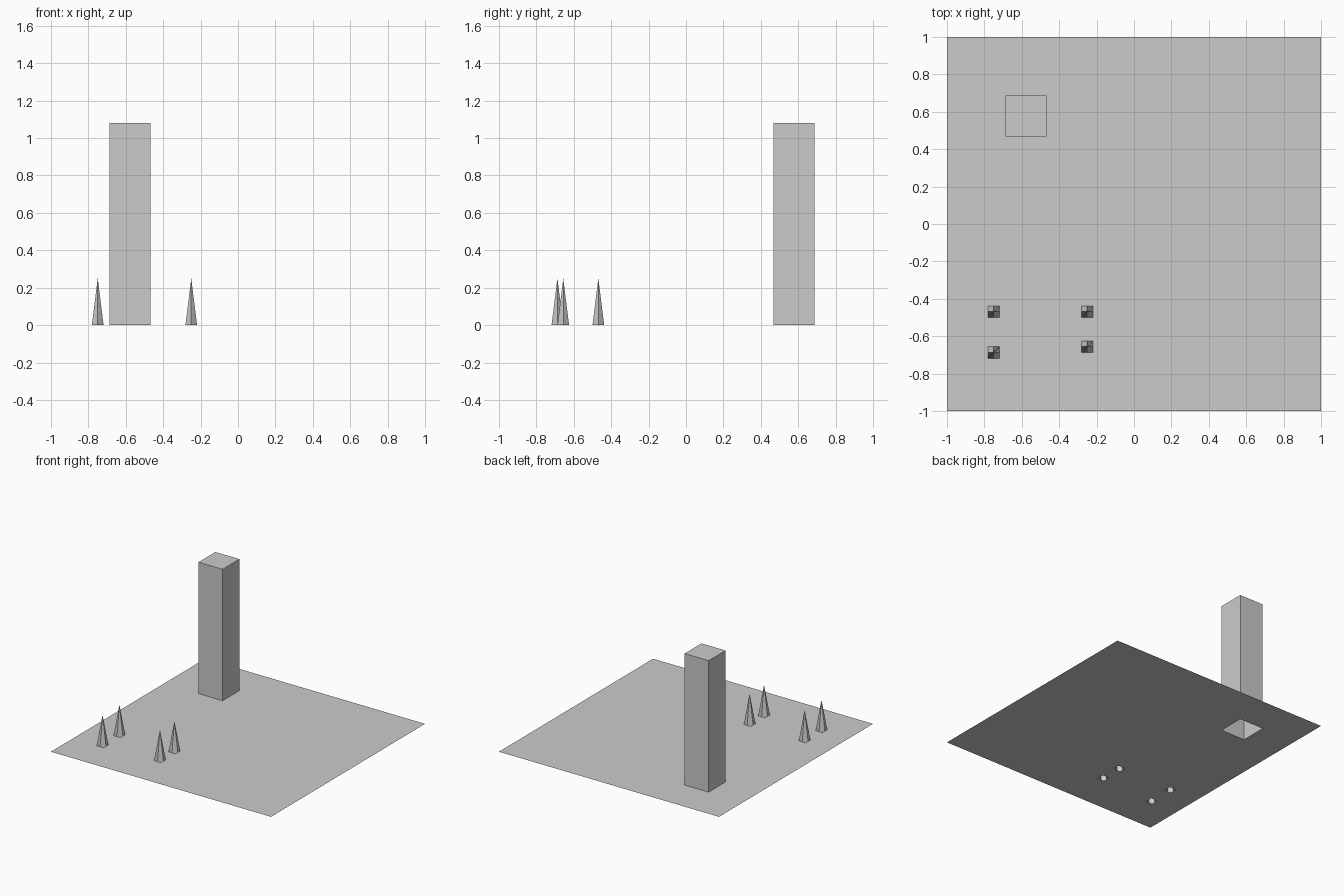
import bpy
import bmesh

if "Cube" in bpy.data.objects:
    bpy.data.objects.remove(bpy.data.objects["Cube"])

N = 64
CELL = 2 / N
TOWER_HEIGHT = 1.08
SPIKE_HEIGHT = 0.25
SPIKES = [(-0.75, -0.46875), (-0.75, -0.6875), (-0.25, -0.46875), (-0.25, -0.65625)]
TOWER_MIN, TOWER_MAX = (-0.6875, 0.46875), (-0.46875, 0.6875)

# Ground sheet: an open, finely divided square
bm = bmesh.new()
bmesh.ops.create_grid(bm, x_segments=N, y_segments=N, size=1)

# Spikes: single grid points pulled upward
for x, y in SPIKES:
    for v in bm.verts:
        if abs(v.co.x - x) < CELL / 2 and abs(v.co.y - y) < CELL / 2:
            v.co.z = SPIKE_HEIGHT

# Tower: a square patch extruded up, hollow and open underneath
patch = []
for f in bm.faces:
    c = f.calc_center_median()
    if all(TOWER_MIN[i] < c[i] < TOWER_MAX[i] for i in range(2)):
        patch.append(f)
raised = bmesh.ops.extrude_face_region(bm, geom=patch)["geom"]
top = [g for g in raised if isinstance(g, bmesh.types.BMVert)]
bmesh.ops.translate(bm, verts=top, vec=(0, 0, TOWER_HEIGHT))
leftover = [f for f in patch if f.is_valid]
if leftover:
    bmesh.ops.delete(bm, geom=leftover, context='FACES')

mesh = bpy.data.meshes.new("terrain_sheet")
bm.to_mesh(mesh)
bm.free()
bpy.context.collection.objects.link(bpy.data.objects.new("terrain_sheet", mesh))
